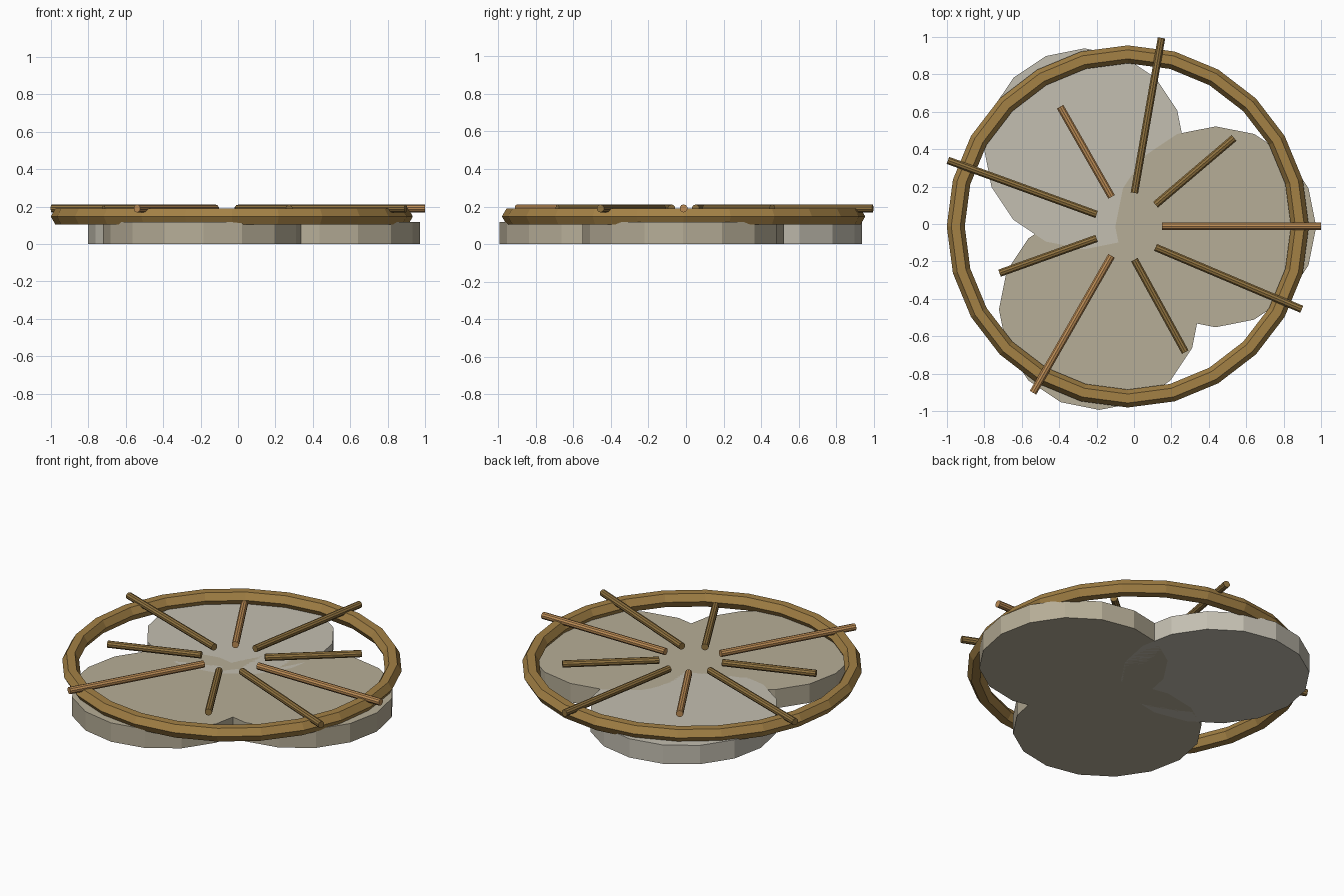
import bpy, bmesh, math
from mathutils import Vector

if "Cube" in bpy.data.objects:
    bpy.data.objects.remove(bpy.data.objects["Cube"])

CX, CY = -0.033, -0.013


def material(name, rgb):
    m = bpy.data.materials.new(name)
    m.diffuse_color = (*rgb, 1)
    m.use_nodes = True
    m.node_tree.nodes["Principled BSDF"].inputs["Base Color"].default_value = m.diffuse_color
    return m


stone = material("warm_stone", (0.47, 0.42, 0.31))
pale = material("pale_stone", (0.55, 0.52, 0.44))
brass = material("brass", (0.37, 0.22, 0.06))
bronze = material("bronze", (0.28, 0.17, 0.05))
copper = material("copper", (0.50, 0.26, 0.09))


def cylinder(name, a, b, radius, sides, mat, turn=0.0):
    a, b = Vector(a), Vector(b)
    bpy.ops.mesh.primitive_cylinder_add(vertices=sides, radius=radius,
                                        depth=(b - a).length, location=(a + b) / 2)
    ob = bpy.context.object
    ob.name = name
    ob.rotation_euler = (b - a).to_track_quat('Z', 'Y').to_euler()
    ob.data.materials.append(mat)
    return ob


# Three overlapping base slabs
for name, x, y, mat in (("right_slab", 0.437, -0.015, stone),
                        ("back_slab", -0.265, 0.402, pale),
                        ("front_slab", -0.185, -0.457, stone)):
    cylinder(name, (x, y, 0), (x, y, 0.118), 0.537, 16, mat)

# Hexagonal-section ring resting on the slabs
bpy.ops.mesh.primitive_torus_add(major_segments=24, minor_segments=6,
                                 major_radius=0.92, minor_radius=0.048,
                                 location=(CX, CY, 0.147))
ring = bpy.context.object
ring.name = "outer_ring"
ring.data.materials.append(brass)
for p in ring.data.polygons:
    p.use_smooth = False

# Radiating rods, alternately long and short: start and end points
rods = [((0.15, -0.013), (1.0, -0.013)),
        ((0.115, 0.103), (0.535, 0.46)),
        ((0.002, 0.166), (0.147, 0.995)),
        ((-0.12, 0.145), (-0.395, 0.627)),
        ((-0.20, 0.051), (-0.995, 0.34)),
        ((-0.20, -0.077), (-0.719, -0.263)),
        ((-0.12, -0.17), (-0.54, -0.902)),
        ((0.002, -0.191), (0.274, -0.685)),
        ((0.115, -0.125), (0.897, -0.456))]
for i, (a, b) in enumerate(rods):
    cylinder(f"rod_{i + 1}", (*a, 0.19), (*b, 0.19), 0.021, 10,
             copper if i % 3 == 0 else bronze)
